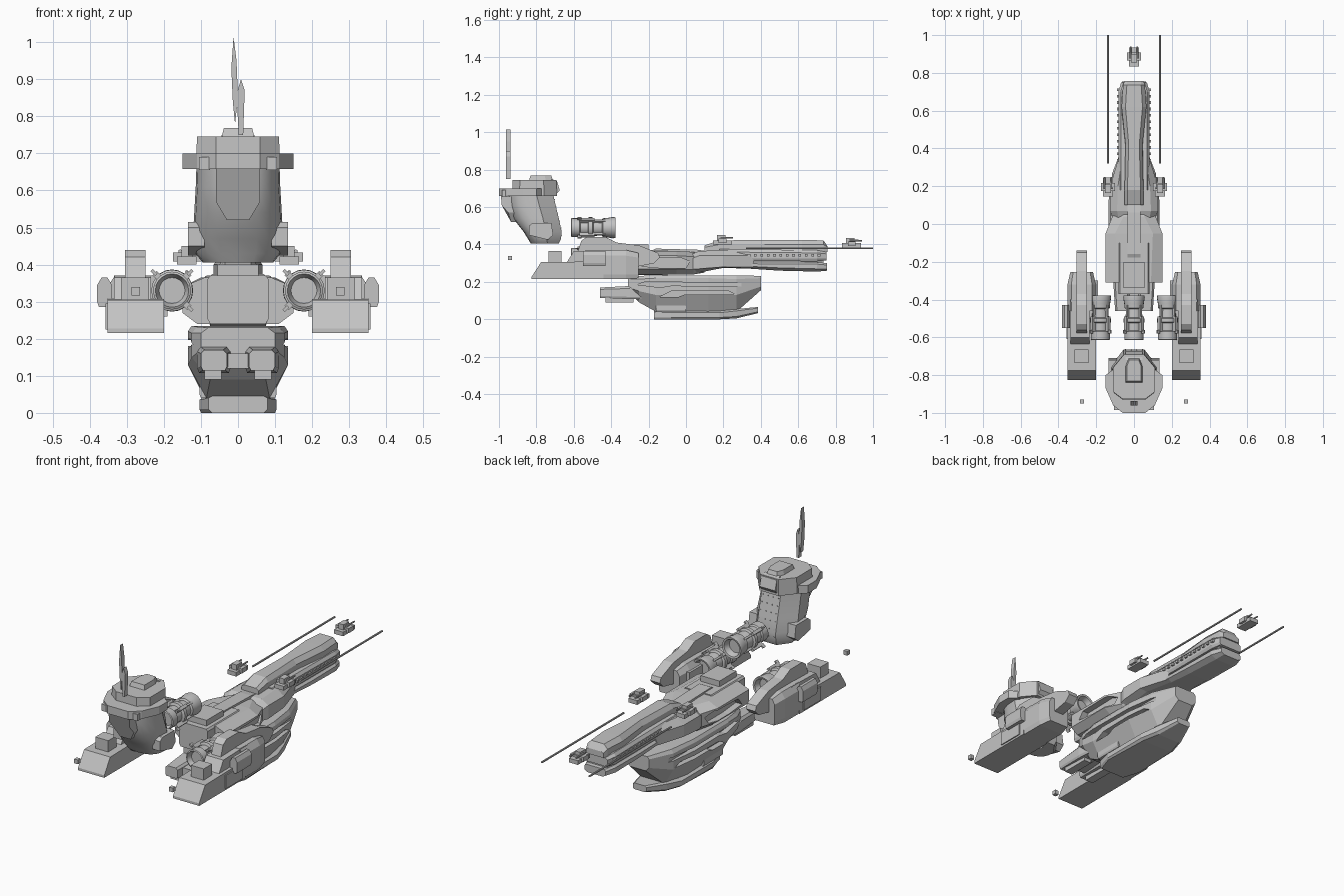
import bpy, bmesh, math
from mathutils import Matrix, Vector

grey = bpy.data.materials.new("hull grey")
grey.diffuse_color = (0.55, 0.55, 0.55, 1)


def finish(name, bm, smooth=False):
    bmesh.ops.recalc_face_normals(bm, faces=bm.faces)
    me = bpy.data.meshes.new(name)
    bm.to_mesh(me)
    bm.free()
    me.materials.append(grey)
    ob = bpy.data.objects.new(name, me)
    bpy.context.collection.objects.link(ob)
    if smooth:
        bpy.ops.object.select_all(action='DESELECT')
        ob.select_set(True)
        bpy.context.view_layer.objects.active = ob
        bpy.ops.object.shade_smooth_by_angle(angle=math.radians(32))
    return ob


def add_loft(bm, rings):
    """Bridge equal rings of points and cap both ends."""
    vs = [[bm.verts.new(p) for p in r] for r in rings]
    n = len(rings[0])
    for a, b in zip(vs, vs[1:]):
        for i in range(n):
            bm.faces.new((a[i], a[(i + 1) % n], b[(i + 1) % n], b[i]))
    bm.faces.new(vs[0])
    bm.faces.new(vs[-1][::-1])


def loft(name, rings, smooth=False):
    bm = bmesh.new()
    add_loft(bm, rings)
    return finish(name, bm, smooth)


def section(y, wt, wm, wb, zt, zu, zl, zb, cx=0):
    """Eight-sided hull section: top, middle and bottom half-widths."""
    half = [(wt, zt), (wm, zu), (wm, zl), (wb, zb)]
    return [(cx + x, y, z) for x, z in half] + [(cx - x, y, z) for x, z in half[::-1]]


def hull(name, rows, cx=0):
    return loft(name, [section(*r, cx) for r in rows])


def prism(name, prof, x0, x1):
    """Side (y, z) profile extruded across x."""
    return loft(name, [[(x, y, z) for y, z in prof] for x in (x0, x1)])


def plan(name, half, z0, z1, s0=1.0, s1=1.0, cy=0):
    """Mirrored (x, y) outline extruded upwards with taper."""
    pts = half + [(-x, y) for x, y in half[::-1]]
    return loft(name, [[(x * s, cy + (y - cy) * s, z) for x, y in pts] for z, s in ((z0, s0), (z1, s1))])


def add_box(bm, x0, x1, y0, y1, z0, z1):
    m = Matrix.Translation(((x0 + x1) / 2, (y0 + y1) / 2, (z0 + z1) / 2))
    bmesh.ops.create_cube(bm, size=1, matrix=m @ Matrix.Diagonal((abs(x1 - x0), y1 - y0, z1 - z0, 1)))


def box(name, *b):
    bm = bmesh.new()
    add_box(bm, *b)
    return finish(name, bm)


def add_tube(bm, x, z, prof, n=20):
    add_loft(bm, [[(x + r * math.cos(2 * math.pi * i / n), y, z + r * math.sin(2 * math.pi * i / n))
                   for i in range(n)] for y, r in prof])


def carve(ob, name, prof, x, depth=0.03):
    """Cut matching side recesses on both flanks."""
    for s in (1, -1):
        c = prism(name, prof, s * (x - depth), s * (x + 0.1))
        c.hide_render = True
        c.display_type = 'WIRE'
        m = ob.modifiers.new("recess", 'BOOLEAN')
        m.operation, m.object, m.solver = 'DIFFERENCE', c, 'EXACT'


# --- Bridge tower: rounded front, flat panelled back ---
def tower_ring(z, w, yf, ym, bw, yb):
    n = 10
    arc = [(w * math.copysign(abs(math.cos(t)) ** 0.75, math.cos(t)), ym - (ym - yf) * abs(math.sin(t)) ** 0.8)
           for t in (math.pi * i / n for i in range(n + 1))]
    return [(x, y, z) for x, y in arc] + [(-bw, yb, z), (bw, yb, z)]


loft("bridge_tower", [tower_ring(*r) for r in (
    (0.405, 0.095, -0.83, -0.74, 0.05, -0.68), (0.43, 0.115, -0.845, -0.745, 0.055, -0.668),
    (0.47, 0.122, -0.87, -0.75, 0.055, -0.665), (0.54, 0.118, -0.925, -0.765, 0.055, -0.68),
    (0.61, 0.114, -0.945, -0.785, 0.055, -0.697), (0.67, 0.112, -0.95, -0.80, 0.055, -0.71))], True)
plan("tower_crown", [(0.06, -0.93), (0.113, -0.89), (0.113, -0.76), (0.055, -0.69)], 0.66, 0.745, 1, 0.98, -0.8)
plan("tower_roof", [(0.045, -0.84), (0.045, -0.75), (0.03, -0.71)], 0.74, 0.768, 1, 0.85, -0.78)
plan("tower_visor", [(0.06, -1.0), (0.11, -0.96), (0.15, -0.87), (0.15, -0.80), (0.11, -0.77)], 0.658, 0.70)
loft("tower_bib", [[(x, y + d, z) for x, y, z in (
    (0.06, -0.99, 0.665), (0.06, -0.985, 0.61), (0.06, -0.95, 0.57), (0.03, -0.935, 0.52),
    (-0.03, -0.935, 0.52), (-0.06, -0.95, 0.57), (-0.06, -0.985, 0.61), (-0.06, -0.99, 0.665))] for d in (0, 0.06)])
prism("tower_spine", [(-0.72, 0.75), (-0.69, 0.74), (-0.675, 0.69), (-0.70, 0.66), (-0.74, 0.66)], -0.045, 0.045)
for s in (1, -1):
    prism("tower_cheek", [(-0.84, 0.45), (-0.84, 0.50), (-0.82, 0.515), (-0.72, 0.515), (-0.71, 0.45), (-0.74, 0.425)],
          s * 0.09, s * 0.135)
    box("visor_block", s * 0.075, s * 0.105, -0.985, -0.94, 0.655, 0.69)
bm = bmesh.new()
for k in range(6):
    z = 0.45 + k * 0.038
    y = -0.665 - max(0, z - 0.47) * 0.225
    for x in (-0.045, -0.015, 0.015, 0.045):
        add_box(bm, x - 0.002, x + 0.002, y - 0.004, y + 0.003, z - 0.002, z + 0.002)
finish("tower_rivets", bm)

# --- Antenna mast with two thin blades ---
for name, pts in (("mast_lower", [(0.002, 0.75), (0.014, 0.75), (0.018, 0.87), (0.008, 0.90), (-0.004, 0.86)]),
                  ("mast_upper", [(-0.008, 0.78), (0.0, 0.85), (-0.004, 0.95), (-0.012, 1.015), (-0.018, 0.93), (-0.014, 0.84)])):
    loft(name, [[(x, -0.95 + d, z) for x, z in pts] for d in (-0.012, 0.012)])

# --- Side pods, mirrored ---
for s in (1, -1):
    prism("pod_foot", [(-0.825, 0.215), (-0.825, 0.228), (-0.775, 0.305), (-0.44, 0.31), (-0.44, 0.215)], s * 0.2, s * 0.352)
    prism("pod_deck", [(-0.64, 0.30), (-0.60, 0.365), (-0.40, 0.37), (-0.40, 0.29)], s * 0.235, s * 0.335)
    box("pod_crate", s * 0.24, s * 0.315, -0.735, -0.665, 0.30, 0.365)
    hull("pod_body", [(-0.46, 0.055, 0.075, 0.07, 0.37, 0.34, 0.24, 0.215), (-0.32, 0.055, 0.075, 0.07, 0.37, 0.34, 0.24, 0.215),
                      (-0.255, 0.045, 0.06, 0.055, 0.355, 0.33, 0.24, 0.22)], s * 0.277)
    prism("pod_ridge", [(-0.58, 0.36), (-0.56, 0.42), (-0.53, 0.44), (-0.43, 0.44), (-0.37, 0.41), (-0.25, 0.395),
                        (-0.15, 0.355), (-0.14, 0.33), (-0.17, 0.30), (-0.27, 0.28), (-0.45, 0.33)], s * 0.25, s * 0.305)
    hull("pod_flank", [(-0.55, 0.008, 0.02, 0.015, 0.365, 0.345, 0.30, 0.285),
                       (-0.43, 0.008, 0.02, 0.015, 0.365, 0.345, 0.30, 0.285)], s * 0.36)
    box("pod_panel", s * 0.35, s * 0.358, -0.61, -0.47, 0.225, 0.295)
    box("pod_bracket", s * 0.19, s * 0.24, -0.42, -0.30, 0.26, 0.34)
    box("marker_cube", s * 0.265, s * 0.287, -0.951, -0.929, 0.317, 0.339)

# --- Three thrusters with ribs, hollow ends and fins ---
prof = [(-0.59, 0.035), (-0.615, 0.045), (-0.612, 0.051), (-0.57, 0.05), (-0.565, 0.043), (-0.525, 0.043),
        (-0.52, 0.056), (-0.50, 0.056), (-0.495, 0.045), (-0.45, 0.041), (-0.445, 0.05), (-0.42, 0.052),
        (-0.39, 0.057), (-0.378, 0.055), (-0.38, 0.045), (-0.41, 0.035)]
for name, x, z in (("upper_thruster", 0, 0.49), ("right_thruster", 0.178, 0.33), ("left_thruster", -0.178, 0.33)):
    bm = bmesh.new()
    add_tube(bm, x, z, prof)
    finish(name, bm, True)
    bm = bmesh.new()
    for k in range(4):
        rot = Matrix.Translation((x, 0, z)) @ Matrix.Rotation(math.pi * (0.25 + k / 2), 4, 'Y')
        add = bmesh.new()
        add_box(add, 0.045, 0.066, -0.57, -0.49, -0.008, 0.008)
        add_box(add, 0.06, 0.078, -0.58, -0.56, -0.004, 0.004)
        add_box(add, 0.038, 0.055, -0.49, -0.43, -0.005, 0.005)
        add.transform(rot)
        tmp = bpy.data.meshes.new("fin_part")
        add.to_mesh(tmp)
        add.free()
        bm.from_mesh(tmp)
        bpy.data.meshes.remove(tmp)
    finish(name + "_fins", bm)

# --- Main hull ---
upper = hull("main_hull", [(-0.31, 0.09, 0.15, 0.11, 0.365, 0.34, 0.27, 0.24), (-0.05, 0.10, 0.15, 0.11, 0.365, 0.34, 0.27, 0.24),
                           (0.04, 0.055, 0.115, 0.09, 0.36, 0.335, 0.265, 0.24), (0.10, 0.045, 0.08, 0.06, 0.34, 0.32, 0.27, 0.25)])
carve(upper, "hull_recess_cutter", [(-0.25, 0.285), (-0.22, 0.325), (-0.03, 0.33), (0.02, 0.31), (0.0, 0.275), (-0.14, 0.275)], 0.15, 0.035)
hull("hull_stern", [(-0.37, 0.075, 0.083, 0.075, 0.37, 0.36, 0.255, 0.24), (-0.10, 0.075, 0.083, 0.075, 0.37, 0.36, 0.255, 0.235)])
box("stern_cap", -0.055, 0.055, -0.34, -0.20, 0.36, 0.40)
prism("deck_spine", [(-0.2, 0.36), (-0.16, 0.378), (0.06, 0.372), (0.14, 0.36), (0.14, 0.33)], -0.035, 0.035)

# --- Long prow in stacked layers ---
hull("neck", [(0.02, 0.08, 0.11, 0.08, 0.345, 0.32, 0.27, 0.245), (0.07, 0.09, 0.127, 0.09, 0.365, 0.34, 0.27, 0.25),
              (0.20, 0.085, 0.127, 0.085, 0.37, 0.34, 0.28, 0.275), (0.36, 0.06, 0.078, 0.06, 0.37, 0.34, 0.28, 0.27)])
hull("prow_upper", [(0.18, 0.07, 0.08, 0.075, 0.375, 0.36, 0.325, 0.312), (0.70, 0.07, 0.083, 0.075, 0.37, 0.355, 0.325, 0.31),
                    (0.75, 0.055, 0.068, 0.06, 0.36, 0.35, 0.325, 0.315)])
hull("prow_core", [(0.2, 0.065, 0.065, 0.065, 0.33, 0.32, 0.30, 0.29), (0.735, 0.058, 0.058, 0.058, 0.33, 0.32, 0.30, 0.29)])
hull("prow_lower", [(0.2, 0.07, 0.08, 0.06, 0.31, 0.30, 0.29, 0.28), (0.50, 0.07, 0.082, 0.055, 0.305, 0.295, 0.275, 0.26),
                    (0.70, 0.07, 0.08, 0.05, 0.305, 0.295, 0.27, 0.255), (0.755, 0.055, 0.062, 0.045, 0.30, 0.29, 0.27, 0.26)])
hull("prow_cover", [(0.10, 0.035, 0.05, 0.05, 0.395, 0.385, 0.37, 0.345), (0.18, 0.035, 0.05, 0.05, 0.422, 0.40, 0.375, 0.36),
                    (0.42, 0.028, 0.045, 0.05, 0.424, 0.40, 0.375, 0.36), (0.62, 0.045, 0.066, 0.066, 0.424, 0.40, 0.375, 0.36),
                    (0.735, 0.038, 0.058, 0.058, 0.422, 0.40, 0.375, 0.36), (0.757, 0.036, 0.05, 0.05, 0.39, 0.385, 0.375, 0.36)])
bm = bmesh.new()
for s in (1, -1):
    for k in range(12):
        y = 0.33 + k * 0.034
        add_box(bm, s * 0.072, s * 0.091, y, y + 0.014, 0.336, 0.35)
finish("prow_studs", bm)

# --- Side rods and three gun turrets ---
for s in (1, -1):
    bm = bmesh.new()
    add_tube(bm, s * 0.138, 0.38, [(0.32, 0.005), (1.0, 0.005)], 8)
    finish("side_rod", bm)
for x, y, z in ((0, 0.885, 0.385), (0.138, 0.195, 0.40), (-0.138, 0.195, 0.40)):
    bm = bmesh.new()
    add_box(bm, x - 0.026, x + 0.026, y - 0.05, y + 0.05, z, z + 0.022)
    add_box(bm, x - 0.038, x + 0.038, y - 0.02, y + 0.022, z + 0.008, z + 0.032)
    add_box(bm, x - 0.015, x + 0.015, y - 0.03, y + 0.015, z + 0.02, z + 0.05)
    for d in (-0.018, 0.018):
        add_tube(bm, x + d, z + 0.036, [(y - 0.01, 0.005), (y + 0.055, 0.004)], 8)
    finish("turret", bm)

# --- Lower hull, keel and twin exhaust housings ---
lower = hull("lower_hull", [(-0.31, 0.08, 0.10, 0.06, 0.23, 0.215, 0.17, 0.15), (-0.25, 0.11, 0.125, 0.075, 0.232, 0.215, 0.15, 0.09),
                            (-0.16, 0.125, 0.135, 0.085, 0.235, 0.22, 0.13, 0.04), (0.12, 0.125, 0.135, 0.085, 0.235, 0.22, 0.13, 0.03),
                            (0.27, 0.105, 0.115, 0.065, 0.235, 0.215, 0.13, 0.04), (0.40, 0.055, 0.065, 0.045, 0.232, 0.22, 0.175, 0.155)])
carve(lower, "lower_recess_cutter", [(-0.26, 0.185), (-0.22, 0.20), (0.30, 0.195), (0.33, 0.175), (-0.08, 0.18), (-0.14, 0.17)], 0.13, 0.025)
carve(lower, "lower_slot_cutter", [(-0.14, 0.12), (-0.08, 0.15), (0.22, 0.155), (0.26, 0.135), (0.0, 0.135), (-0.04, 0.12)], 0.13, 0.03)
hull("keel", [(-0.17, 0.06, 0.08, 0.07, 0.05, 0.04, 0.01, 0.0), (-0.08, 0.085, 0.104, 0.10, 0.05, 0.035, 0.01, 0.0),
              (0.18, 0.085, 0.104, 0.09, 0.045, 0.035, 0.01, 0.0), (0.27, 0.07, 0.08, 0.065, 0.055, 0.045, 0.015, 0.005),
              (0.385, 0.03, 0.04, 0.03, 0.066, 0.06, 0.04, 0.033)])
for s in (1, -1):
    hull("exhaust_housing", [(-0.46, 0.025, 0.035, 0.03, 0.17, 0.16, 0.125, 0.115), (-0.30, 0.035, 0.045, 0.04, 0.178, 0.165, 0.12, 0.108),
                             (-0.18, 0.03, 0.035, 0.03, 0.165, 0.155, 0.12, 0.11)], s * 0.065)
    box("exhaust_skid", s * 0.045, s * 0.09, -0.43, -0.28, 0.09, 0.115)
    hull("keel_arm", [(-0.16, 0.008, 0.014, 0.01, 0.10, 0.09, 0.05, 0.04), (0.0, 0.008, 0.014, 0.01, 0.10, 0.09, 0.05, 0.04)], s * 0.09)
box("exhaust_bridge", -0.05, 0.05, -0.42, -0.25, 0.12, 0.16)
